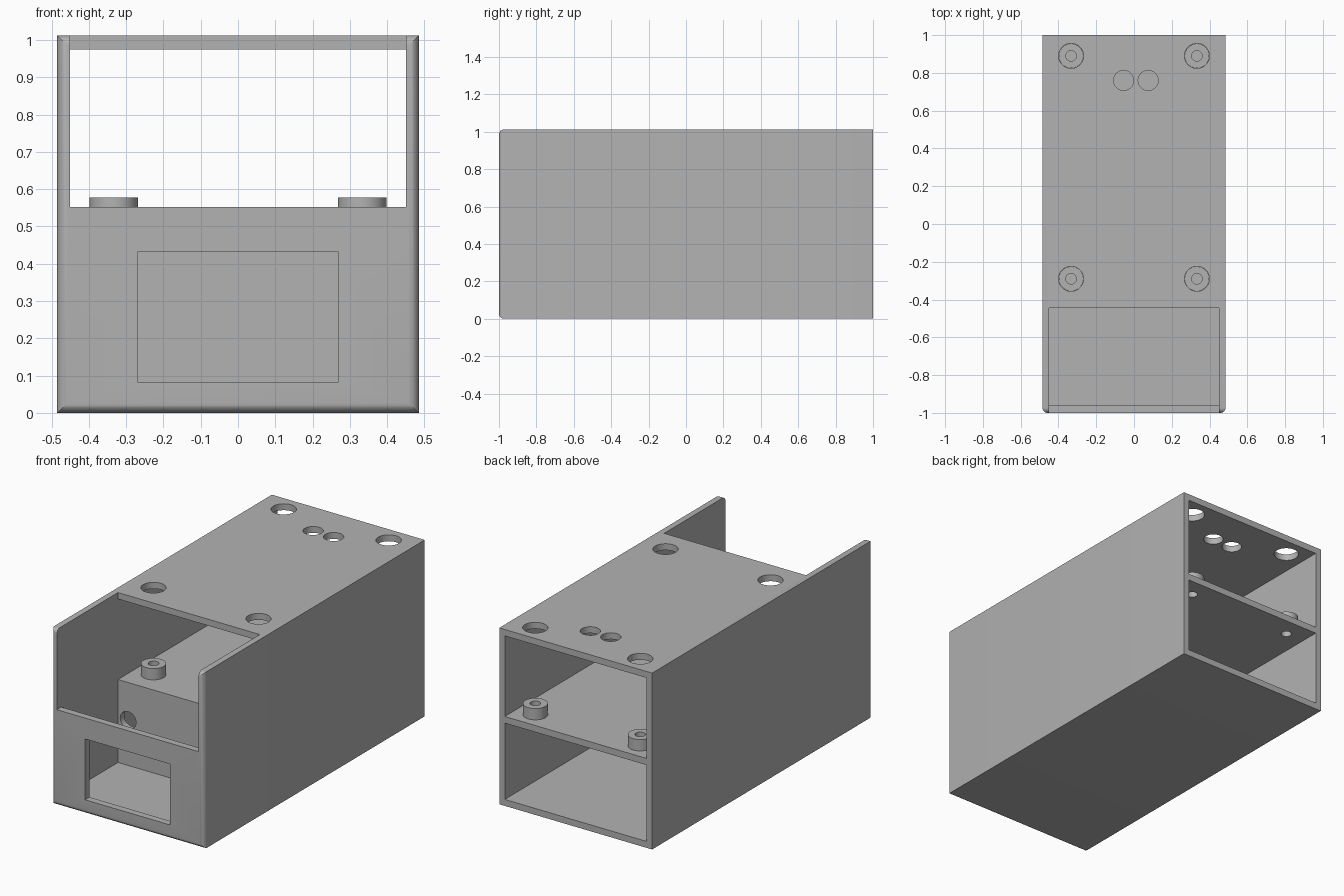
import bpy
import bmesh
from mathutils import Matrix

cube = bpy.data.objects.get("Cube")
if cube:
    bpy.data.objects.remove(cube, do_unlink=True)

grey = bpy.data.materials.new("plain grey")
grey.use_nodes = True
grey.diffuse_color = (0.45, 0.45, 0.45, 1)
grey.node_tree.nodes["Principled BSDF"].inputs["Base Color"].default_value = grey.diffuse_color

# Main dimensions
HALF_W, IN_W, HEIGHT = 0.485, 0.45, 1.012
WALL, ROOF_Z = 0.037, 0.975
SHELF_LOW, SHELF_TOP = 0.475, 0.513
BAY_Y = -0.445
MOUNTS = [(x, y) for x in (-0.333, 0.333) for y in (-0.29, 0.89)]


def finish(name, bm):
    bmesh.ops.recalc_face_normals(bm, faces=bm.faces)
    mesh = bpy.data.meshes.new(name)
    bm.to_mesh(mesh)
    bm.free()
    mesh.materials.append(grey)
    obj = bpy.data.objects.new(name, mesh)
    bpy.context.collection.objects.link(obj)
    return obj


def box(name, x, y, z, front_fillet=0):
    """Box from (low, high) ranges, optionally rounding the front rim."""
    bm = bmesh.new()
    bmesh.ops.create_cube(bm, size=1)
    for v in bm.verts:
        v.co = [r[0] if c < 0 else r[1] for c, r in zip(v.co, (x, y, z))]
    if front_fillet:
        rim = [e for e in bm.edges if all(v.co.y == y[0] for v in e.verts)]
        bmesh.ops.bevel(bm, geom=rim, offset=front_fillet, segments=6,
                        profile=0.5, affect='EDGES')
    return finish(name, bm)


def cylinder(name, centre, radius, length, along_y=False):
    bm = bmesh.new()
    turn = Matrix.Rotation(1.5707963, 4, 'X') if along_y else Matrix()
    bmesh.ops.create_cone(bm, cap_ends=True, segments=40, radius1=radius,
                          radius2=radius, depth=length,
                          matrix=Matrix.Translation(centre) @ turn)
    return finish(name, bm)


def activate(obj):
    bpy.ops.object.select_all(action='DESELECT')
    obj.select_set(True)
    bpy.context.view_layer.objects.active = obj


def cut(obj, cutter):
    cutter.hide_render = True
    mod = obj.modifiers.new("cut", 'BOOLEAN')
    mod.operation, mod.solver, mod.object = 'DIFFERENCE', 'EXACT', cutter
    activate(obj)
    bpy.ops.object.modifier_apply(modifier=mod.name)
    bpy.data.objects.remove(cutter, do_unlink=True)


# Outer case: open back, open front bay, window in the low front wall
case = box("case", (-HALF_W, HALF_W), (-1, 1), (0, HEIGHT), 0.027)
cut(case, box("cavity", (-IN_W, IN_W), (-0.96, 1.2), (WALL, ROOF_Z)))
cut(case, box("bay_opening", (-IN_W, IN_W), (-1.2, BAY_Y), (0.552, 1.2)))
cut(case, box("window", (-0.27, 0.27), (-1.2, -0.9), (0.083, 0.432)))

# Roof holes: one over each mount, plus a pair of cable holes
for x, y in MOUNTS:
    cut(case, cylinder("roof_hole", (x, y, 1), 0.066, 0.2))
for x in (-0.055, 0.075):
    cut(case, cylinder("cable_hole", (x, 0.76, 1), 0.053, 0.2))

# Inner shelf and the partition carrying its front edge
shelf = box("shelf", (-IN_W, IN_W), (BAY_Y, 1), (SHELF_LOW, SHELF_TOP))
partition = box("partition", (-IN_W, IN_W), (BAY_Y, BAY_Y + WALL), (WALL, SHELF_LOW))
cut(partition, cylinder("wire_hole", (-0.386, BAY_Y, 0.296), 0.05, 0.3, True))

# Hollow mounting posts, drilled through the shelf
posts = []
for x, y in MOUNTS:
    post = cylinder("mounting_post", (x, y, (SHELF_TOP + 0.578) / 2), 0.065, 0.578 - SHELF_TOP)
    for part in (post, shelf):
        cut(part, cylinder("screw_hole", (x, y, 0.5), 0.028, 0.4))
    posts.append(post)

for obj in [case, shelf, partition] + posts:
    activate(obj)
    bpy.ops.object.shade_smooth_by_angle(angle=0.5)
